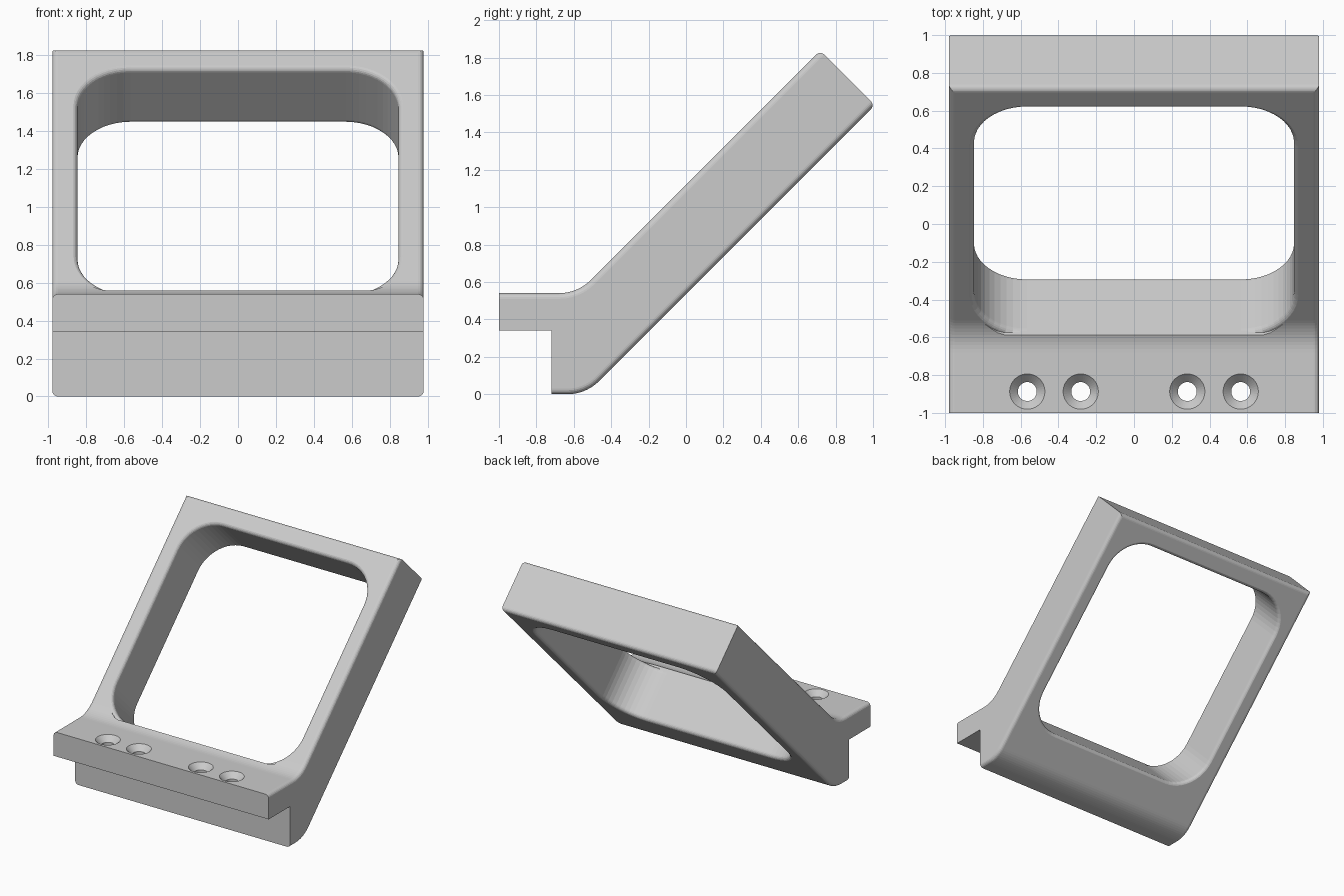
import bpy, bmesh, math
from mathutils import Vector

if "Cube" in bpy.data.objects:
    bpy.data.objects.remove(bpy.data.objects["Cube"], do_unlink=True)

HALF_W = 0.98
FRONT, BACK = 1.12, 0.535      # z - y on the two faces of the sloping frame
EDGE_R = 0.03
D = math.sqrt(0.5)

grey = bpy.data.materials.new("light grey")
grey.use_nodes = True
grey.diffuse_color = (0.6, 0.6, 0.6, 1)
grey.node_tree.nodes["Principled BSDF"].inputs["Base Color"].default_value = (0.6, 0.6, 0.6, 1)


def make_object(name, bm):
    bmesh.ops.recalc_face_normals(bm, faces=bm.faces[:])
    mesh = bpy.data.meshes.new(name)
    bm.to_mesh(mesh)
    bm.free()
    mesh.materials.append(grey)
    obj = bpy.data.objects.new(name, mesh)
    bpy.context.scene.collection.objects.link(obj)
    return obj


def loft(bm, rings):
    """Skin a stack of closed rings and cap both ends."""
    rows = [[bm.verts.new(p) for p in ring] for ring in rings]
    n = len(rows[0])
    for a, b in zip(rows, rows[1:]):
        for i in range(n):
            j = (i + 1) % n
            bm.faces.new((a[i], a[j], b[j], b[i]))
    bm.faces.new(rows[0][::-1])
    bm.faces.new(rows[-1])
    bmesh.ops.recalc_face_normals(bm, faces=bm.faces[:])


def arc(centre, radius, start, end, steps=10):
    """Profile points along an arc, angles in degrees."""
    angles = [math.radians(start + (end - start) * i / steps) for i in range(steps + 1)]
    return [(centre[0] + radius * math.cos(a), centre[1] + radius * math.sin(a)) for a in angles]


# Side profile (y, z): mounting lip, foot and sloping frame
LIP_Z, BEND_R = 0.54, 0.24
tangent = BEND_R * math.tan(math.pi / 8)
tip_front, tip_back = (0.7175, 1.8375), (1.01, 1.545)
upper = arc((LIP_Z - FRONT - tangent, LIP_Z + BEND_R), BEND_R, -90, -45)
lower = arc((-BACK - tangent, BEND_R), BEND_R, -45, -90)
profile = ([(-1, 0.34), (-1, LIP_Z)] + upper + [tip_front, tip_back]
           + lower + [(-0.72, 0), (-0.72, 0.34)])
bm = bmesh.new()
loft(bm, [[(x, y, z) for y, z in profile] for x in (-HALF_W, HALF_W)])

# Round the long side edges and both tip edges, leave the rest crisp
n = len(profile)
i_tip = 2 + len(upper)
soft = set(range(1, i_tip)) | set(range(i_tip + 1, n - 2))
bm.verts.index_update()
edges = []
for e in bm.edges:
    a, b = sorted(v.index for v in e.verts)
    if a // n == b // n:
        if b == a + 1 and a % n in soft:
            edges.append(e)
    elif a in (i_tip, i_tip + 1):
        edges.append(e)
bmesh.ops.bevel(bm, geom=edges, offset=EDGE_R, offset_type='OFFSET',
                segments=5, profile=0.5, affect='EDGES', clamp_overlap=False)
bracket = make_object("angled_bracket", bm)

# Window cutter: rounded rectangle across the frame with flared ends
S0, S1, HX, CORNER_R = -0.02, 1.655, 0.847, 0.28


def window_ring(depth, grow, keep_bottom):
    pts = []
    for k, (sx, ss) in enumerate([(1, 1), (-1, 1), (-1, -1), (1, -1)]):
        cx = sx * (HX - CORNER_R)
        cs = S1 - CORNER_R if ss > 0 else S0 + CORNER_R
        for x, s in arc((cx, cs), CORNER_R + grow, 90 * k, 90 * k + 90, 12):
            if keep_bottom:
                s = max(s, S0)
            pts.append((x, (s - depth) * D, (s + depth) * D))
    return pts


flare = [(EDGE_R * (1 - math.cos(t)), EDGE_R * math.sin(t))
         for t in (math.pi / 2 * i / 5 for i in range(6))]
# The flares end just outside the faces so the cut is clean
back, front = BACK * D - 0.001, FRONT * D + 0.001
rings = [window_ring(back - 0.3, EDGE_R, False)]
rings += [window_ring(back + EDGE_R - d, g, False) for g, d in reversed(flare)]
rings += [window_ring(front - EDGE_R + d, g, True) for g, d in flare]
rings += [window_ring(front + 0.3, EDGE_R, True)]
bm = bmesh.new()
loft(bm, rings)
cutters = [make_object("window_cutter", bm)]

# Countersunk screw holes in the lip
bm = bmesh.new()
for hx in (-0.565, -0.282, 0.282, 0.565):
    loft(bm, [[(x, y, z) for x, y in arc((hx, -0.887), r, 0, 351, 39)]
              for r, z in ((0.05, 0.25), (0.05, LIP_Z - 0.045), (0.103, LIP_Z + 0.01))])
cutters.append(make_object("screw_hole_cutter", bm))

# Cut the openings with the first solver that yields a cut solid
for o in bpy.context.view_layer.objects:
    o.select_set(o == bracket)
bpy.context.view_layer.objects.active = bracket
for cutter in cutters:
    cutter.hide_render = True
    mod = bracket.modifiers.new("cut", 'BOOLEAN')
    mod.operation, mod.object = 'DIFFERENCE', cutter
    for solver in ('EXACT', 'MANIFOLD', 'FLOAT'):
        mod.solver = solver
        bpy.context.view_layer.update()
        cut = bracket.evaluated_get(bpy.context.evaluated_depsgraph_get())
        if len(cut.data.polygons) > len(bracket.data.polygons):
            break
    bpy.ops.object.modifier_apply(modifier=mod.name)
    bpy.data.objects.remove(cutter, do_unlink=True)

# Smooth the rounded edges, keep the flats flat
bpy.ops.object.shade_smooth_by_angle(angle=math.radians(30))
weighted = bracket.modifiers.new("even shading", 'WEIGHTED_NORMAL')
weighted.keep_sharp = True
